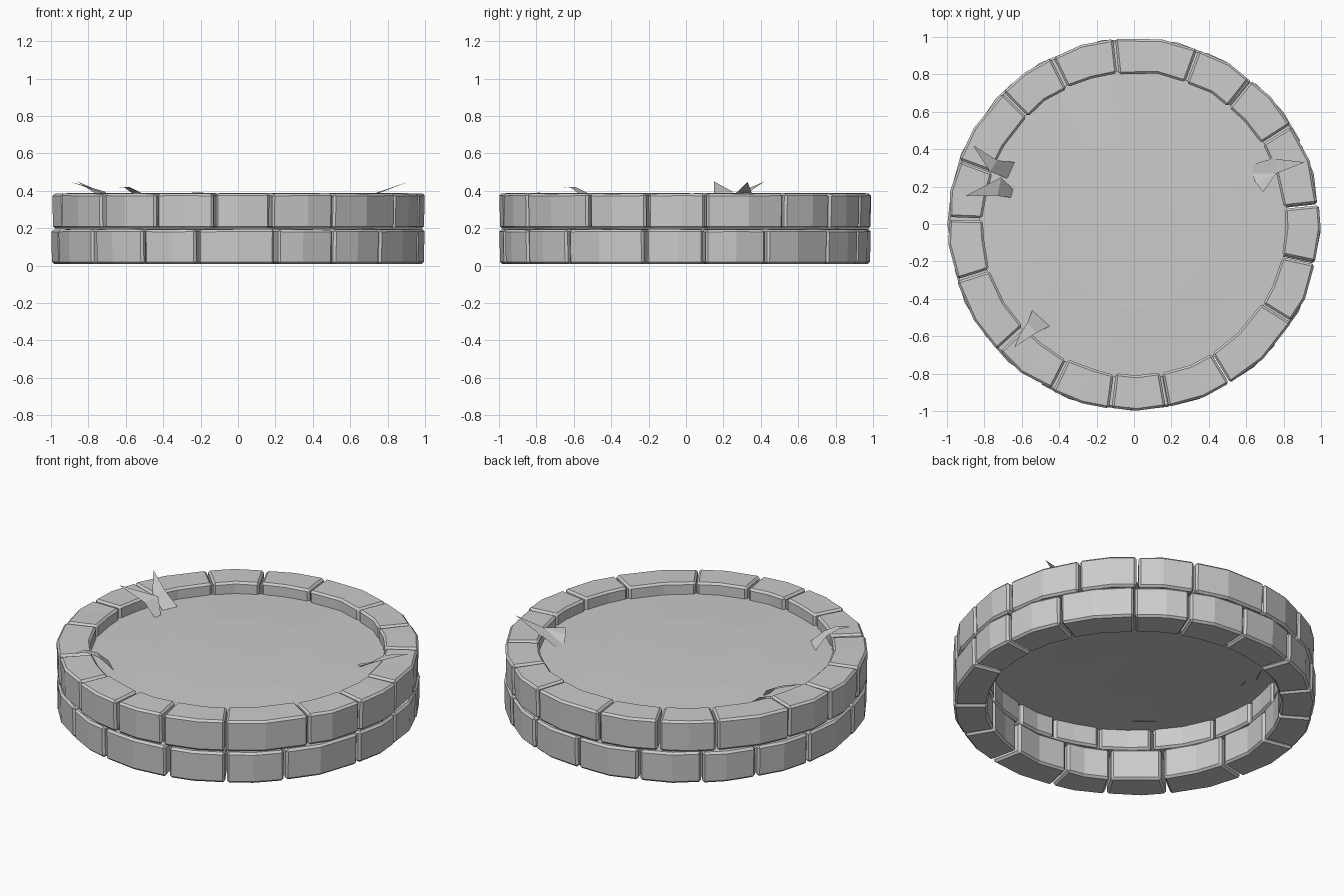
import bpy, bmesh, math, random
from mathutils import Vector

if "Cube" in bpy.data.objects:
    bpy.data.objects.remove(bpy.data.objects["Cube"])

random.seed(4)


def make_object(name, bm):
    bmesh.ops.recalc_face_normals(bm, faces=bm.faces)
    me = bpy.data.meshes.new(name)
    bm.to_mesh(me)
    bm.free()
    ob = bpy.data.objects.new(name, me)
    bpy.context.collection.objects.link(ob)
    return ob


def add_block(bm, a0, a1, z0, z1):
    """One curved stone: three cross-sections swept around the ring."""
    j = lambda s: random.uniform(-s, s)
    gap = math.radians(0.35)
    rings = []
    for i in range(3):
        a = a0 + gap + (a1 - a0 - 2 * gap) * i / 2 + (j(0.006) if i != 1 else j(0.03))
        a = min(max(a, a0 + 0.003), a1 - 0.003)
        ro = 0.998 if i == 1 else 0.99 + j(0.006)
        ri = 0.808 + j(0.006)
        sec = [(ri, z0), (ro - 0.004, z0), (ro, z1 - 0.003 + j(0.002)), (ri, z1 + j(0.002))]
        rings.append([bm.verts.new((r * math.cos(a), r * math.sin(a), z)) for r, z in sec])
    for p, q in zip(rings, rings[1:]):
        for k in range(4):
            bm.faces.new((p[k], p[(k + 1) % 4], q[(k + 1) % 4], q[k]))
    bm.faces.new(rings[0])
    bm.faces.new(rings[-1])


def stone_ring(name, joints, z0, z1):
    bm = bmesh.new()
    for a, b in zip(joints, joints[1:] + [joints[0] + 360]):
        add_block(bm, math.radians(a), math.radians(b), z0, z1)
    ob = make_object(name, bm)
    mod = ob.modifiers.new("chipped_edges", 'BEVEL')
    mod.width = 0.012
    mod.segments = 1
    mod.limit_method = 'ANGLE'
    mod.angle_limit = math.radians(40)


# Two courses of stones with staggered joints
stone_ring("lower_stones", [6, 26, 50, 68, 88, 110, 130, 148, 168, 193, 219,
                            239, 257, 282, 301, 320, 347], 0.008, 0.196)
stone_ring("upper_stones", [6, 32, 51, 70, 96, 116, 135, 160, 178, 197.5, 223,
                            243.5, 262.5, 280.5, 301, 328, 348], 0.198, 0.388)

# Shallow domed fill surface, open underneath
bm = bmesh.new()
prev = None
n = 18
centre = bm.verts.new((0, 0, 0.335))
for r, z in ((0.45, 0.33), (0.83, 0.318)):
    ring = [bm.verts.new((r * math.cos(2 * math.pi * i / n), r * math.sin(2 * math.pi * i / n), z))
            for i in range(n)]
    for i in range(n):
        k = (i + 1) % n
        if prev:
            bm.faces.new((prev[i], ring[i], ring[k], prev[k]))
        else:
            bm.faces.new((centre, ring[i], ring[k]))
    prev = ring
fill = make_object("fill_surface", bm)
if fill.data.polygons[0].normal.z < 0:
    fill.data.flip_normals()


def blade(name, rows):
    """Folded leaf: rows of left/right points, closed by a single tip."""
    bm = bmesh.new()
    vs = [[bm.verts.new(p) for p in row] for row in rows]
    for p, q in zip(vs, vs[1:]):
        bm.faces.new((p[0], p[1], q[1], q[0]) if len(q) == 2 else (p[0], p[1], q[0]))
    make_object(name, bm)


# Leaf tufts poking over the rim
blade("left_leaf_upper", [
    [(-0.67, 0.24, 0.315), (-0.63, 0.33, 0.315)],
    [(-0.77, 0.28, 0.39), (-0.73, 0.34, 0.395)],
    [(-0.86, 0.42, 0.45)]])
blade("left_leaf_lower", [
    [(-0.65, 0.14, 0.315), (-0.64, 0.18, 0.315)],
    [(-0.73, 0.15, 0.39), (-0.71, 0.25, 0.395)],
    [(-0.90, 0.15, 0.45)]])
blade("right_leaf_long", [
    [(0.64, 0.32, 0.32), (0.63, 0.27, 0.32)],
    [(0.74, 0.35, 0.39), (0.76, 0.27, 0.39)],
    [(0.91, 0.33, 0.448)]])
blade("right_leaf_short", [
    [(0.63, 0.27, 0.32), (0.66, 0.31, 0.33)],
    [(0.65, 0.22, 0.36), (0.76, 0.27, 0.39)],
    [(0.69, 0.17, 0.375)]])
blade("front_leaf", [
    [(-0.54, -0.45, 0.31), (-0.44, -0.54, 0.31)],
    [(-0.57, -0.53, 0.39), (-0.52, -0.58, 0.39)],
    [(-0.61, -0.59, 0.42), (-0.58, -0.62, 0.42)],
    [(-0.64, -0.66, 0.415)]])
